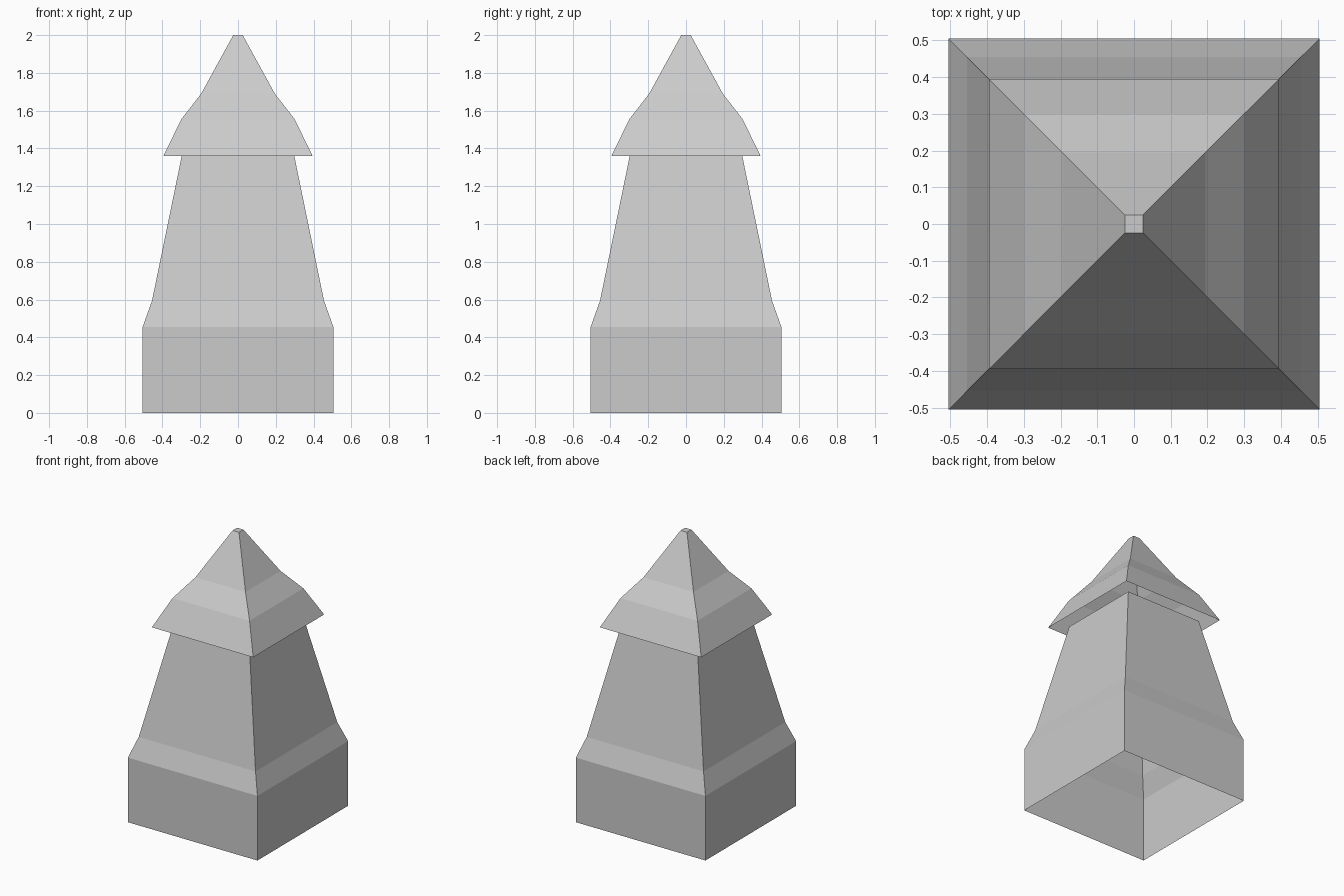
import bpy, bmesh

if "Cube" in bpy.data.objects:
    bpy.data.objects.remove(bpy.data.objects["Cube"])

CORNERS = [(-1, -1), (1, -1), (1, 1), (-1, 1)]


def finish(name, bm):
    bmesh.ops.remove_doubles(bm, verts=bm.verts, dist=1e-5)
    mesh = bpy.data.meshes.new(name)
    bm.to_mesh(mesh)
    bm.free()
    obj = bpy.data.objects.new(name, mesh)
    bpy.context.collection.objects.link(obj)
    return obj


def loft(bm, profile):
    """Square rings (half width, height) joined by flat, open bands."""
    rings = [[bm.verts.new((x * r, y * r, z)) for x, y in CORNERS] for r, z in profile]
    for a, b in zip(rings, rings[1:]):
        for i in range(4):
            j = (i + 1) % 4
            bm.faces.new((a[i], a[j], b[j], b[i]))
    return rings


# Base: thin walls, arched doorway in front and back, open underneath
W, H = 0.505, 0.455
arch = [(-0.145, 0), (-0.145, 0.29), (-0.115, 0.33), (-0.05, 0.36),
        (0.08, 0.36), (0.14, 0.33), (0.17, 0.29), (0.17, 0)]
outline = [(-W, 0)] + arch + [(W, 0), (W, H), (-W, H)]
bm = bmesh.new()
for y in (-W, W):
    pts = outline if y < 0 else outline[::-1]
    bm.faces.new([bm.verts.new((x, y, z)) for x, z in pts])
for s in (-1, 1):
    bm.faces.new([bm.verts.new((s * W, y * s, z))
                  for y, z in ((-W, 0), (W, 0), (W, H), (-W, H))])
bmesh.ops.triangulate(bm, faces=[f for f in bm.faces if len(f.verts) > 4])
finish("base_walls", bm)

# Tapered tower shaft
bm = bmesh.new()
loft(bm, [(W, H), (0.455, 0.595), (0.298, 1.36)])
finish("tower_shaft", bm)

# Flared overhanging roof, closed only at the tip
bm = bmesh.new()
rings = loft(bm, [(0.395, 1.36), (0.30, 1.555), (0.195, 1.69), (0.025, 2.0)])
bm.faces.new(rings[-1])
finish("roof", bm)
